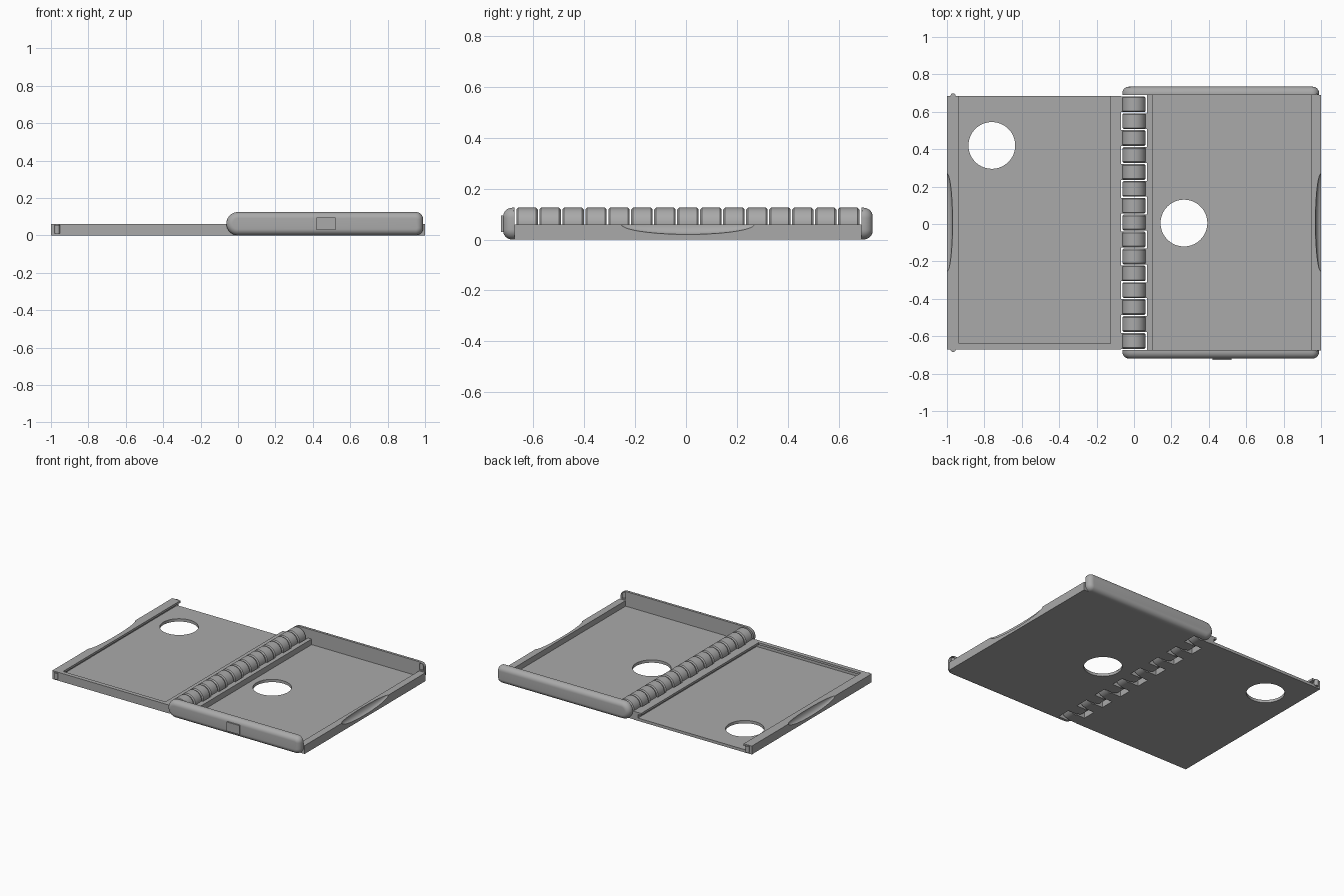
import bpy, bmesh, math
from mathutils import Matrix, Vector

cube = bpy.data.objects.get("Cube")
if cube:
    bpy.data.objects.remove(cube, do_unlink=True)

grey = bpy.data.materials.new("mid_grey")
grey.use_nodes = True
grey.diffuse_color = (0.4, 0.4, 0.4, 1)
grey.node_tree.nodes["Principled BSDF"].inputs["Base Color"].default_value = (0.4, 0.4, 0.4, 1)

BACK, FRONT = 0.69, -0.675      # inner faces of the tall walls
LID_BACK, LID_FRONT = 0.685, -0.67
RIM, FLOOR, R = 0.06, 0.02, 0.0625
MID_Y = 0.0075


def finish(name, bm, smooth=False):
    bmesh.ops.recalc_face_normals(bm, faces=bm.faces)
    mesh = bpy.data.meshes.new(name)
    bm.to_mesh(mesh)
    bm.free()
    mesh.materials.append(grey)
    ob = bpy.data.objects.new(name, mesh)
    bpy.context.collection.objects.link(ob)
    if smooth:
        activate(ob)
        bpy.ops.object.shade_smooth_by_angle(angle=math.radians(35))
    return ob


def activate(ob):
    bpy.ops.object.select_all(action='DESELECT')
    ob.select_set(True)
    bpy.context.view_layer.objects.active = ob


def loft(name, rings, smooth=False):
    """Skin a closed solid through rings of equal point count."""
    bm = bmesh.new()
    loops = [[bm.verts.new(p) for p in ring] for ring in rings]
    for a, b in zip(loops, loops[1:]):
        for i in range(len(a)):
            j = (i + 1) % len(a)
            bm.faces.new((a[i], a[j], b[j], b[i]))
    bm.faces.new(loops[0])
    bm.faces.new(loops[-1])
    return finish(name, bm, smooth)


def prism_y(name, profile, y0, y1):
    return loft(name, [[(x, y, z) for x, z in profile] for y in (y0, y1)])


def box(name, x0, x1, y0, y1, z0, z1):
    return prism_y(name, [(x0, z0), (x1, z0), (x1, z1), (x0, z1)], y0, y1)


def cylinder(name, x, y, z0, z1, r, sides=64):
    ring = [(r * math.cos(t), r * math.sin(t))
            for t in (math.tau * i / sides for i in range(sides))]
    return loft(name, [[(x + a, y + b, z) for a, b in ring] for z in (z0, z1)], True)


def ellipsoid(name, centre, radii):
    bm = bmesh.new()
    bmesh.ops.create_uvsphere(bm, u_segments=64, v_segments=32, radius=1)
    bm.transform(Matrix.Translation(centre) @ Matrix.Diagonal((*radii, 1)))
    return finish(name, bm)


def cut(ob, cutter):
    mod = ob.modifiers.new("cut", 'BOOLEAN')
    mod.operation, mod.solver, mod.object = 'DIFFERENCE', 'EXACT', cutter
    activate(ob)
    bpy.ops.object.modifier_apply(modifier=mod.name)
    bpy.data.objects.remove(cutter, do_unlink=True)
    activate(ob)
    bpy.ops.object.shade_smooth_by_angle(angle=math.radians(35))


# Lid: floor with round hole, rims with an undercut lip, open at the back
floor = box("lid_floor", -0.96, -0.1, LID_FRONT + 0.015, LID_BACK, 0, FLOOR)
cut(floor, cylinder("hole_cutter", -0.76, 0.42, -0.1, 0.1, 0.125))


def lipped(outer, wall, lip):
    return [(outer, 0), (wall, 0), (wall, 0.045), (lip, 0.045), (lip, RIM), (outer, RIM)]


outer_rim = prism_y("lid_outer_rim", lipped(-1, -0.96, -0.935), LID_FRONT, LID_BACK)
cut(outer_rim, ellipsoid("scoop_cutter", (-1, MID_Y, RIM), (0.03, 0.262, 0.04)))
prism_y("lid_hinge_rim", lipped(-0.07, -0.1, -0.125), LID_FRONT, LID_BACK)
loft("lid_front_rim", [[(x, y, z) for y, z in lipped(LID_FRONT, LID_FRONT + 0.015, LID_FRONT + 0.03)]
                       for x in (-0.96, -0.1)])
for side, y in (("front", LID_FRONT), ("back", LID_BACK)):
    cylinder(f"{side}_latch_nub", -0.967, y, 0.01, 0.055, 0.014, 24)

# Tray: floor with round hole, scooped outer rim and low rim beside the hinge
floor = box("tray_floor", 0.1, 0.95, FRONT, BACK, 0, FLOOR)
cut(floor, cylinder("hole_cutter", 0.267, 0.005, -0.1, 0.1, 0.125))
outer_rim = box("tray_outer_rim", 0.95, 1, FRONT, BACK, 0, RIM)
cut(outer_rim, ellipsoid("scoop_cutter", (1, MID_Y, RIM), (0.03, 0.262, 0.04)))
box("tray_hinge_rim", 0.07, 0.1, FRONT, BACK, 0, RIM)


# Tall walls with a round hinge end and softened outer edges
def wall_ring(y, d):
    ring = []
    for cx, cz, r, start in ((0.95, 0.04, 0.04, -90), (0.95, 0.085, 0.04, 0),
                             (0, R, R, 90), (0, R, R, 180)):
        for i in range(9):
            t = math.radians(start + 89.9 * i / 8)
            ring.append((cx + (r - d) * math.cos(t), y, cz + (r - d) * math.sin(t)))
    return ring


for side, y, s in (("front", FRONT, -1), ("back", BACK, 1)):
    rings = [wall_ring(y, 0)]
    for i in range(9):
        t = math.radians(90 * i / 8)
        rings.append(wall_ring(y + s * (0.008 + 0.036 * math.sin(t)), 0.034 * (1 - math.cos(t))))
    wall = loft(f"tray_{side}_wall", rings, True)
    cut(wall, cylinder("socket_cutter", 0.965, y, 0.068, 0.115, 0.014, 24))

# Plain grip pad on the front wall
box("front_grip_pad", 0.42, 0.52, -0.728, -0.715, 0.03, 0.095)

# Hinge: chamfered knuckles joined alternately to the lid and the tray
COUNT = 15
pitch = (LID_BACK - LID_FRONT) / COUNT
for i in range(COUNT):
    y0 = LID_FRONT + pitch * i + 0.003
    y1 = y0 + pitch - 0.006
    s = -1 if i % 2 == 0 else 1
    rings = []
    for y, r in ((y0, R - 0.007), (y0 + 0.007, R), (y1 - 0.007, R), (y1, R - 0.007)):
        rings.append([(r * math.cos(t), y, R + r * math.sin(t))
                      for t in (math.tau * k / 40 for k in range(40))])
    loft(f"hinge_knuckle_{i + 1}", rings, True)
    box(f"hinge_arm_{i + 1}", 0, s * 0.07, y0, y1, 0, RIM)
